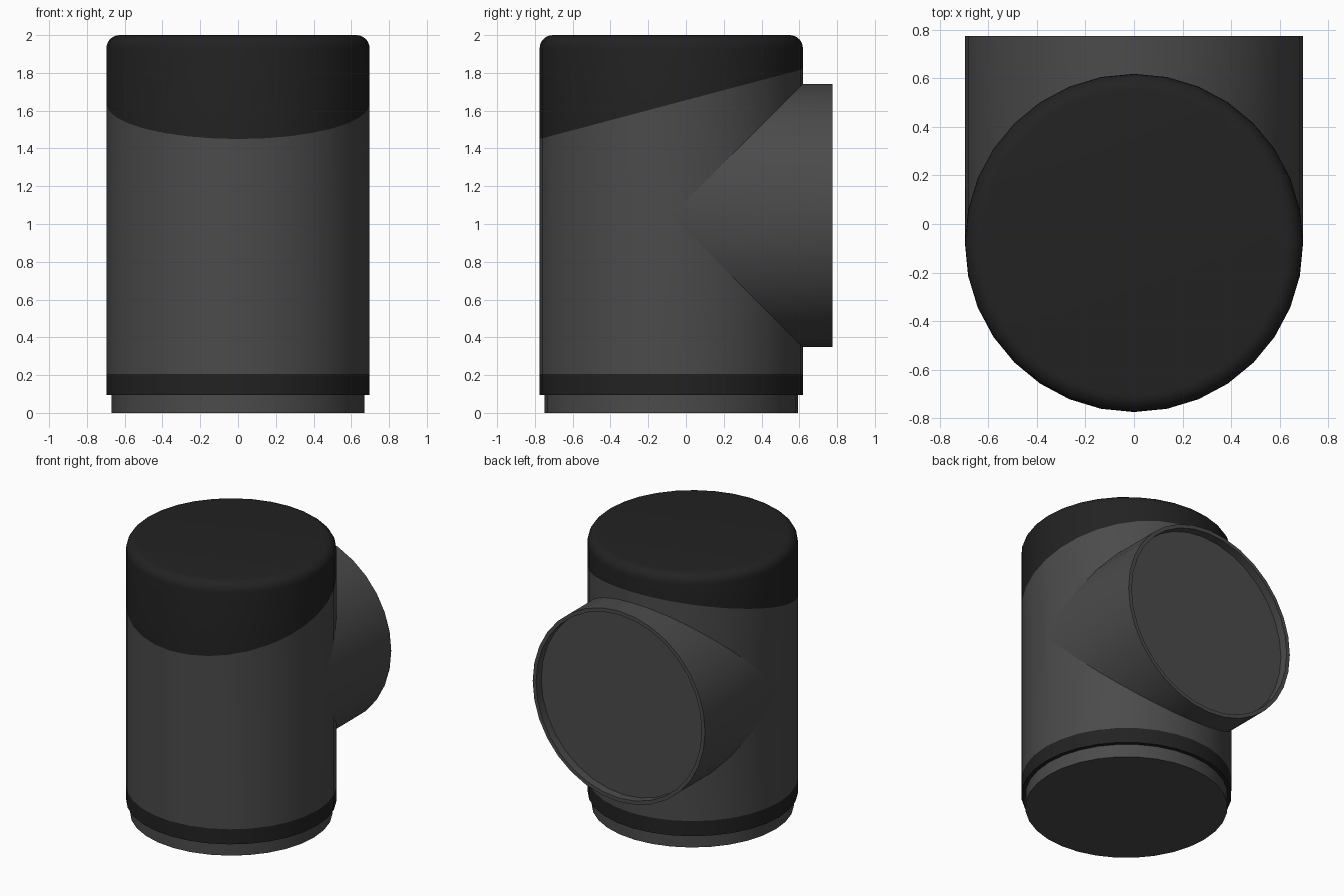
import bpy, bmesh, math
from mathutils import Matrix, Vector

if "Cube" in bpy.data.objects:
    bpy.data.objects.remove(bpy.data.objects["Cube"])

R, FOOT_R, SIDES = 0.697, 0.67, 32
AXIS_Y, PIPE_Z, PIPE_END = -0.078, 1.045, 0.775
CENTRE = Vector((0, AXIS_Y, PIPE_Z))          # where both tube axes cross


def material(name, value):
    m = bpy.data.materials.new(name)
    m.diffuse_color = (value, value, value, 1)
    m.use_nodes = True
    m.node_tree.nodes["Principled BSDF"].inputs["Base Color"].default_value = m.diffuse_color
    return m


GREY, DARK = material("grey_plastic", 0.07), material("dark_plastic", 0.016)


def lathe(profile):
    """Revolve (radius, height) points around z."""
    bm = bmesh.new()
    vs = [bm.verts.new((r, 0, z)) for r, z in profile]
    es = [bm.edges.new(p) for p in zip(vs, vs[1:])]
    bmesh.ops.spin(bm, geom=vs + es, cent=(0, 0, 0), axis=(0, 0, 1),
                   angle=math.tau, steps=SIDES, use_duplicate=False)
    bmesh.ops.remove_doubles(bm, verts=bm.verts, dist=1e-5)
    bmesh.ops.recalc_face_normals(bm, faces=bm.faces)
    return bm


def cut(bm, point, normal, keep_all=False):
    """Slice by a plane, keeping the side the normal points to."""
    bmesh.ops.bisect_plane(bm, geom=bm.verts[:] + bm.edges[:] + bm.faces[:],
                           plane_co=point, plane_no=normal,
                           clear_inner=not keep_all)


def finish(bm, name, mat):
    me = bpy.data.meshes.new(name)
    bm.to_mesh(me)
    bm.free()
    ob = bpy.data.objects.new(name, me)
    bpy.context.collection.objects.link(ob)
    me.materials.append(mat)
    bpy.ops.object.select_all(action='DESELECT')
    ob.select_set(True)
    bpy.context.view_layer.objects.active = ob
    bpy.ops.object.shade_smooth_by_angle(angle=math.radians(35))


def upright(profile):
    bm = lathe(profile)
    bm.transform(Matrix.Translation((0, AXIS_Y, 0)))
    return bm


SLANT_P, SLANT_N = Vector((0, -0.775, 1.45)), Vector((0, -0.37, 1.395))
MITRES = (Vector((0, 1, 1)), Vector((0, 1, -1)))

# Rounded cap with a slanted lower edge
b = 0.07
arc = [(R - b + b * math.cos(a), 2 - b + b * math.sin(a))
       for a in (i * math.pi / 12 for i in range(7))]
bm = upright([(R, 1.2)] + arc + [(0, 2)])
cut(bm, SLANT_P, SLANT_N)
finish(bm, "cap", DARK)

# Main body, with the mitred opening for the side pipe
bm = upright([(R, 0.205), (R, 1.9)])
cut(bm, SLANT_P, -SLANT_N)
for n in MITRES:
    cut(bm, CENTRE, n, keep_all=True)
inside = [f for f in bm.faces
          if all((f.calc_center_median() - CENTRE).dot(n) > 0 for n in MITRES)]
bmesh.ops.delete(bm, geom=inside, context='FACES')
finish(bm, "body", GREY)

# Side pipe: equal-radius tube with a recessed end disc, mitred to the body
end, recess = PIPE_END - AXIS_Y, 0.06
bm = lathe([(R, -0.05), (R, end), (FOOT_R, end),
            (FOOT_R, end - recess), (0, end - recess)])
bm.transform(Matrix.Translation(CENTRE) @ Matrix.Rotation(-math.pi / 2, 4, 'X'))
for n in MITRES:
    cut(bm, CENTRE, n)
finish(bm, "side_pipe", GREY)

# Dark base ring and the narrower foot beneath it
finish(upright([(FOOT_R, 0.095), (R, 0.095), (R, 0.205)]), "base_ring", DARK)
finish(upright([(FOOT_R, 0.095), (FOOT_R, 0), (0, 0)]), "foot", GREY)
